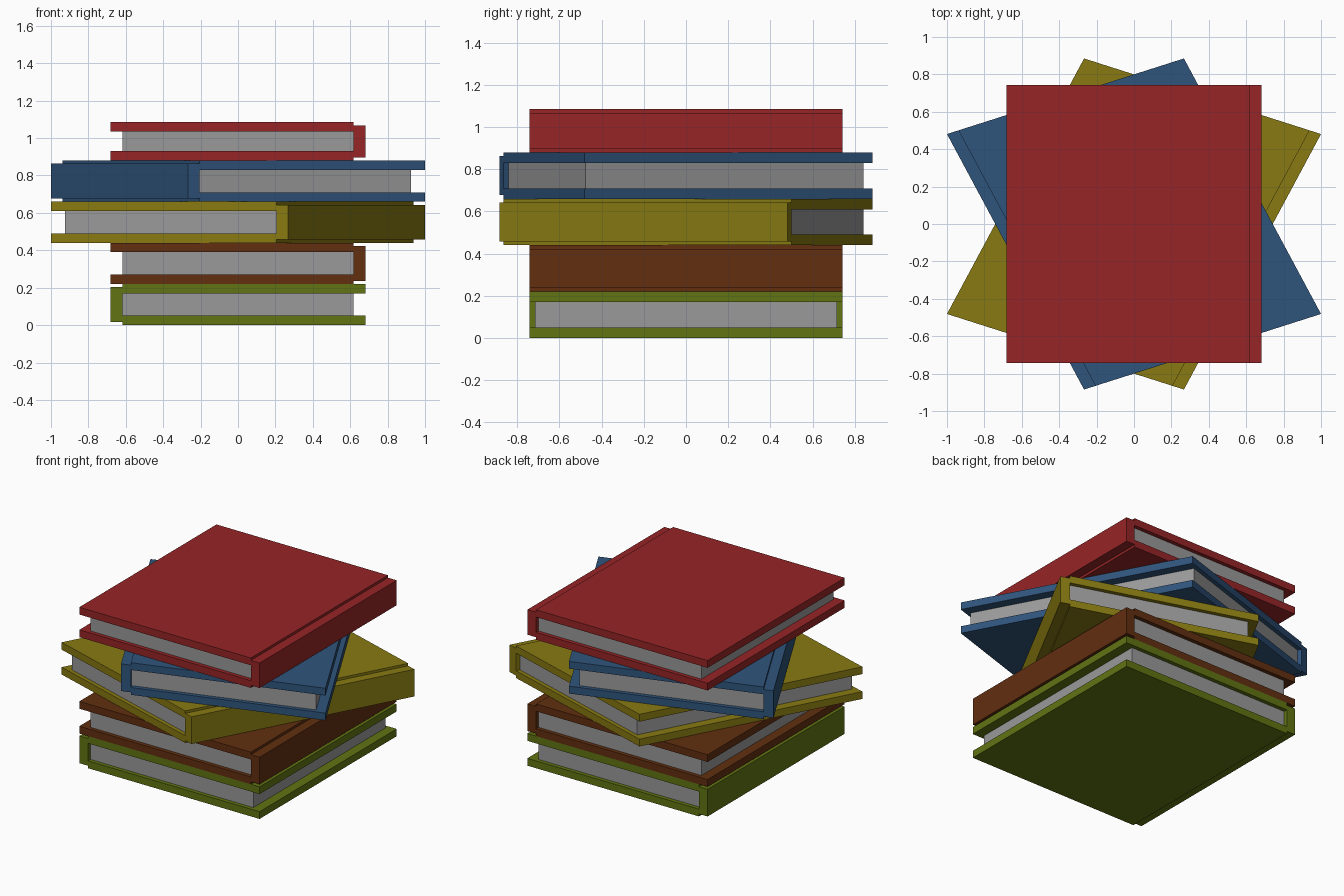
import bpy
import bmesh
from mathutils import Matrix, Vector

if "Cube" in bpy.data.objects:
    bpy.data.objects.remove(bpy.data.objects["Cube"])

HX, HY = 0.683, 0.742      # half size of a book
COVER = 0.05               # cover board thickness
SPINE = 0.066              # spine width, also fore-edge overhang
STEP = 0.017               # spine sits slightly lower than the boards


def material(name, rgb):
    m = bpy.data.materials.new(name)
    m.diffuse_color = (*rgb, 1.0)
    m.use_nodes = True
    m.node_tree.nodes["Principled BSDF"].inputs["Base Color"].default_value = m.diffuse_color
    return m


def box(name, lo, hi, mat, matrix):
    lo, hi = Vector(lo), Vector(hi)
    bm = bmesh.new()
    bmesh.ops.create_cube(bm, size=1.0)
    place = Matrix.Translation((lo + hi) / 2) @ Matrix.Diagonal((*(hi - lo), 1.0))
    bmesh.ops.transform(bm, matrix=matrix @ place, verts=bm.verts)
    mesh = bpy.data.meshes.new(name)
    bm.to_mesh(mesh)
    bm.free()
    mesh.materials.append(mat)
    obj = bpy.data.objects.new(name, mesh)
    bpy.context.collection.objects.link(obj)


paper = material("paper_grey", (0.32, 0.32, 0.32))


def book(colour, rgb, z, h, side, turn):
    """side: +1 spine at +x, -1 spine at -x; turn: -1, 0 or 1 slanted placement."""
    mat = material(colour + "_cover", rgb)
    m = Matrix.Translation((0, 0, z))
    if turn:
        # turned and slightly skewed footprint
        m = m @ Matrix(((1.267 / (2 * HX), -turn * 0.733 / (2 * HY), 0, 0),
                        (turn * 0.404 / (2 * HX), 1.366 / (2 * HY), 0, 0),
                        (0, 0, 1, 0), (0, 0, 0, 1)))
    # boards run from the fore-edge to the spine
    x0, x1 = sorted((-side * HX, side * (HX - SPINE)))
    for part, zb in (("bottom_cover", 0.0), ("top_cover", h - COVER)):
        box(f"{colour}_book_{part}", (x0, -HY, zb), (x1, HY, zb + COVER), mat, m)
    # spine strip
    x0, x1 = sorted((side * (HX - SPINE), side * HX))
    box(f"{colour}_book_spine", (x0, -HY, STEP), (x1, HY, h - STEP), mat, m)
    # page block
    xp = HX - SPINE
    box(f"{colour}_book_pages", (-xp, -HY + 0.027, COVER), (xp, HY - 0.027, h - COVER), paper, m)


# colour, linear rgb, height, spine side, turn
stack = [
    ("green", (0.119, 0.174, 0.006), 0.22, -1, 0),
    ("brown", (0.122, 0.028, 0.005), 0.22, 1, 0),
    ("yellow", (0.246, 0.195, 0.006), 0.22, 1, -1),
    ("blue", (0.028, 0.089, 0.202), 0.22, -1, 1),
    ("red", (0.305, 0.018, 0.019), 0.205, 1, 0),
]
z = 0.0
for colour, rgb, h, side, turn in stack:
    book(colour, rgb, z, h, side, turn)
    z += h
